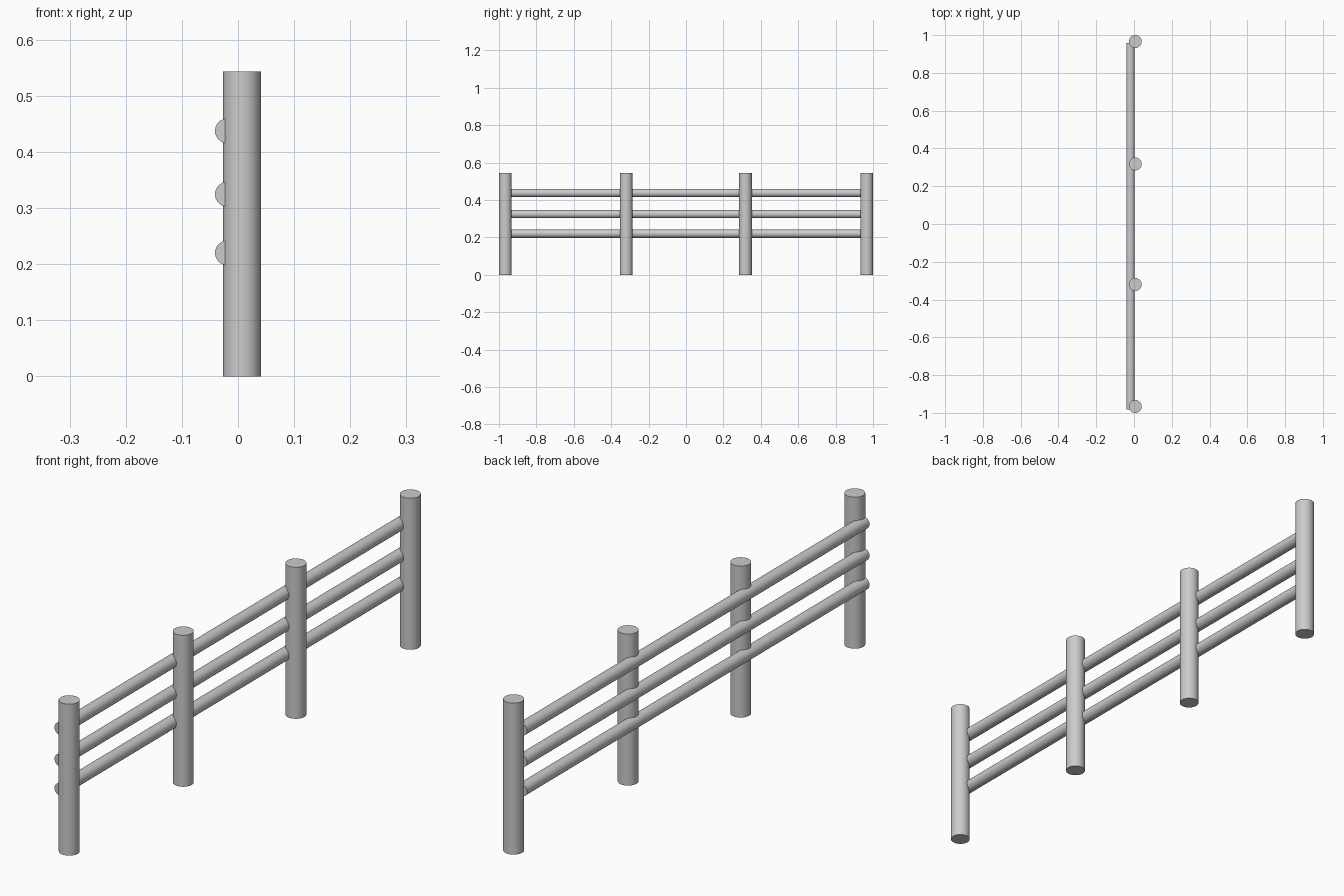
import bpy
import math

# Remove the default cube
cube = bpy.data.objects.get("Cube")
if cube:
    bpy.data.objects.remove(cube, do_unlink=True)

# Single grey colour
grey = bpy.data.materials.new("plain_grey")
grey.use_nodes = True
colour = (0.6, 0.6, 0.6, 1)
grey.diffuse_color = colour
grey.node_tree.nodes["Principled BSDF"].inputs["Base Color"].default_value = colour


def pole(name, radius, length, location, rotation=(0, 0, 0)):
    """Smooth round pole with flat, sharp-edged ends."""
    bpy.ops.mesh.primitive_cylinder_add(
        vertices=32, radius=radius, depth=length, location=location, rotation=rotation)
    obj = bpy.context.object
    obj.name = name
    obj.data.materials.append(grey)
    bpy.ops.object.shade_smooth_by_angle(angle=math.radians(30))
    return obj


# Upright posts
POST_RADIUS, POST_HEIGHT, POST_X = 0.034, 0.543, 0.007
for i, y in enumerate((-0.966, -0.32, 0.318, 0.966), 1):
    pole(f"post_{i}", POST_RADIUS, POST_HEIGHT, (POST_X, y, POST_HEIGHT / 2))

# Horizontal rails, partly sunk into the posts on the right side
RAIL_START, RAIL_END = -0.981, 0.959
for name, z in (("lower", 0.22), ("middle", 0.3245), ("upper", 0.4375)):
    pole(f"{name}_rail", 0.0222, RAIL_END - RAIL_START,
         (-0.0188, (RAIL_START + RAIL_END) / 2, z), (math.pi / 2, 0, 0))
